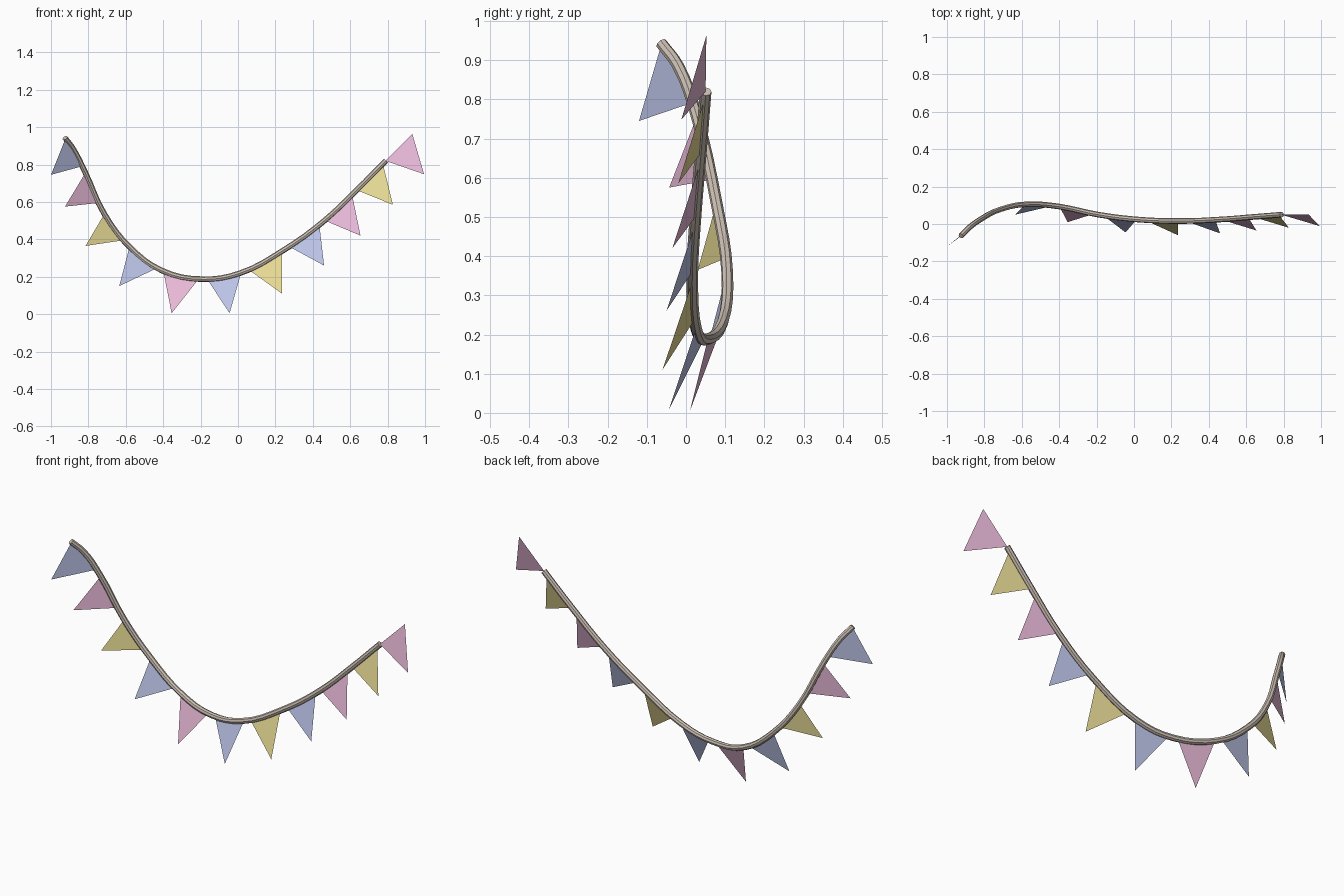
import bpy
from mathutils import Vector


def material(name, rgb):
    m = bpy.data.materials.new(name)
    m.diffuse_color = (*rgb, 1)
    return m


rope_mat = material("rope_tan", (0.60, 0.52, 0.45))
colours = {
    "blue": material("blue_cloth", (0.50, 0.55, 0.80)),
    "pink": material("pink_cloth", (0.80, 0.48, 0.68)),
    "yellow": material("yellow_cloth", (0.80, 0.70, 0.30)),
}

# Rope: smooth sagging tube through a few points
path = [(-0.925, -0.063, 0.943), (-0.882, -0.02, 0.885), (-0.82, 0.025, 0.765),
        (-0.714, 0.078, 0.535), (-0.58, 0.105, 0.36), (-0.404, 0.094, 0.232),
        (-0.19, 0.05, 0.187), (0.008, 0.025, 0.218), (0.25, 0.016, 0.346),
        (0.46, 0.024, 0.498), (0.64, 0.038, 0.668), (0.79, 0.05, 0.82)]
curve = bpy.data.curves.new("rope", 'CURVE')
curve.dimensions = '3D'
curve.bevel_depth = 0.015
curve.bevel_resolution = 2
curve.resolution_u = 4
curve.use_fill_caps = True
spline = curve.splines.new('BEZIER')
spline.bezier_points.add(len(path) - 1)
for bp, co in zip(spline.bezier_points, path):
    bp.co = co
    bp.handle_left_type = bp.handle_right_type = 'AUTO'
rope = bpy.data.objects.new("rope", curve)
bpy.context.collection.objects.link(rope)
curve.materials.append(rope_mat)
bpy.context.view_layer.objects.active = rope
rope.select_set(True)
bpy.ops.object.convert(target='MESH')
bpy.ops.object.shade_smooth_by_angle()

# Pennants: colour, upper left corner, upper right corner, hanging tip
flags = [
    ("blue", (-0.922, -0.063, 0.94), (-0.835, 0.012, 0.79), (-1.0, -0.12, 0.745)),
    ("pink", (-0.815, 0.028, 0.757), (-0.742, 0.066, 0.595), (-0.925, -0.043, 0.575)),
    ("yellow", (-0.714, 0.078, 0.537), (-0.613, 0.102, 0.395), (-0.815, 0.03, 0.365)),
    ("blue", (-0.58, 0.105, 0.36), (-0.435, 0.097, 0.245), (-0.635, 0.05, 0.15)),
    ("pink", (-0.398, 0.093, 0.225), (-0.212, 0.055, 0.185), (-0.355, 0.01, 0.005)),
    ("blue", (-0.165, 0.046, 0.187), (0.015, 0.025, 0.215), (-0.045, -0.045, 0.005)),
    ("yellow", (0.06, 0.02, 0.235), (0.235, 0.016, 0.335), (0.235, -0.06, 0.11)),
    ("blue", (0.275, 0.016, 0.36), (0.435, 0.022, 0.478), (0.46, -0.05, 0.26)),
    ("pink", (0.465, 0.024, 0.5), (0.61, 0.036, 0.638), (0.655, -0.035, 0.42)),
    ("yellow", (0.635, 0.038, 0.663), (0.775, 0.048, 0.803), (0.828, -0.02, 0.585)),
    ("pink", (0.788, 0.05, 0.82), (0.932, 0.052, 0.963), (0.995, -0.012, 0.748)),
]
for i, (colour, left, right, tip) in enumerate(flags, 1):
    mesh = bpy.data.meshes.new(f"pennant_{i}")
    mesh.from_pydata([Vector(left), Vector(tip), Vector(right)], [], [(0, 1, 2)])
    mesh.materials.append(colours[colour])
    bpy.context.collection.objects.link(bpy.data.objects.new(f"pennant_{i}", mesh))
